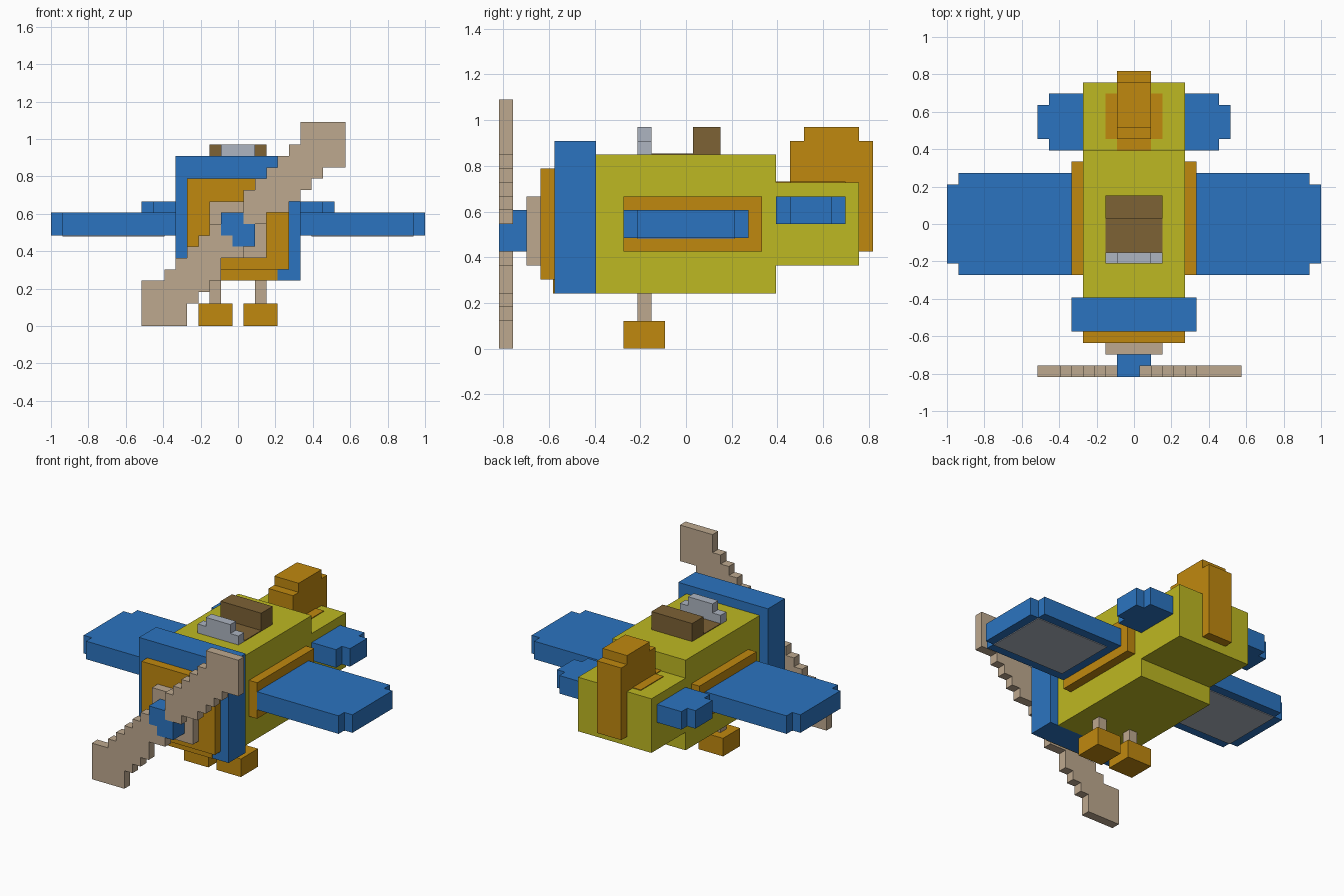
import bpy, bmesh
from mathutils import Vector

if "Cube" in bpy.data.objects:
    bpy.data.objects.remove(bpy.data.objects["Cube"], do_unlink=True)

U = 2 / 33      # one building block
T = 0.08        # painted plate thickness, in blocks


def material(name, hexcode):
    rgb = [int(hexcode[i:i + 2], 16) / 255 for i in (0, 2, 4)]
    col = [c / 12.92 if c <= 0.04045 else ((c + 0.055) / 1.055) ** 2.4 for c in rgb] + [1]
    m = bpy.data.materials.new(name)
    m.use_nodes = True
    m.diffuse_color = col
    bsdf = next(n for n in m.node_tree.nodes if n.type == 'BSDF_PRINCIPLED')
    bsdf.inputs["Base Color"].default_value = col
    return m


BLUE = material("blue", "2B74C0")
YELLOW = material("yellow", "BEB822")
ORANGE = material("orange", "C0890F")
TAN = material("tan", "BEA98F")
BROWN = material("brown", "7D6235")
SILVER = material("silver", "ADB5C1")


def prism(name, mat, outline, axis, lo, hi, mirror=False):
    """Extrude a 2D outline along an axis from lo to hi, in block units."""
    def place(p, d):
        co = list(p)
        co.insert(axis, d)
        return Vector(co) * U
    bm = bmesh.new()
    a = [bm.verts.new(place(p, lo)) for p in outline]
    b = [bm.verts.new(place(p, hi)) for p in outline]
    bm.faces.new(a)
    bm.faces.new(b[::-1])
    n = len(a)
    for i in range(n):
        j = (i + 1) % n
        bm.faces.new((a[i], b[i], b[j], a[j]))
    if mirror:
        geo = bmesh.ops.duplicate(bm, geom=bm.verts[:] + bm.edges[:] + bm.faces[:])["geom"]
        for v in geo:
            if isinstance(v, bmesh.types.BMVert):
                v.co.x *= -1
    bmesh.ops.recalc_face_normals(bm, faces=bm.faces[:])
    mesh = bpy.data.meshes.new(name)
    bm.to_mesh(mesh)
    bm.free()
    mesh.materials.append(mat)
    obj = bpy.data.objects.new(name, mesh)
    bpy.context.collection.objects.link(obj)
    return obj


def box(name, mat, x, y, z, mirror=False):
    outline = [(x[0], y[0]), (x[1], y[0]), (x[1], y[1]), (x[0], y[1])]
    return prism(name, mat, outline, 2, z[0], z[1], mirror)


def stairs(x0, columns):
    """Stepped outline from (low, high) columns one block wide."""
    low, high = [], []
    for i, (a, b) in enumerate(columns):
        for pts, h in ((low, a), (high, b)):
            if len(pts) > 1 and pts[-1][1] == h:
                pts[-1] = (x0 + i + 1, h)
            else:
                pts += [(x0 + i, h), (x0 + i + 1, h)]
    return low + high[::-1]


# Fuselage
box("fuselage", YELLOW, (-4.5, 4.5), (-6.5, 6.5), (4, 14))
box("tail_body", YELLOW, (-4.5, 4.5), (6.5, 12.5), (6, 12))

# Engine cowl and nose layers
box("cowl", BLUE, (-5.5, 5.5), (-9.5, -6.5), (4, 15))
box("cowl_lip", ORANGE, (-3.5, 3.5), (-9.5 - T, -9.5), (4, 5))
box("nose_plate", ORANGE, (-4.5, 4.5), (-10.5, -9.5), (5, 13))
box("nose_disc", TAN, (-2.5, 2.5), (-11.5, -10.5), (6, 11))

# Propeller
box("spinner_base", BLUE, (-1.5, 1.5), (-12.5, -11.5), (7, 10))
prism("spinner_tip", BLUE, stairs(-1.5, [(8, 10), (7, 10), (7, 9)]), 1, -13.5, -12.5)
prism("upper_blade", TAN, stairs(0.5, [(9, 12), (9, 13), (10, 14), (10, 15), (11, 16),
      (12, 18), (13, 18), (14, 18), (14, 18)]), 1, -13.5, -12.5)
prism("lower_blade", TAN, stairs(-8.5, [(0, 4), (0, 4), (0, 5), (0, 6), (2, 7),
      (3, 8), (4, 9), (6, 8), (6, 7)]), 1, -13.5, -12.5)

# Wings with root fairings and silver undersides
box("wing_fairings", ORANGE, (4.5, 5.5), (-4.5, 5.5), (7, 11), True)
prism("wings", BLUE, stairs(5.5, [(-4.5, 4.5)] * 10 + [(-3.5, 3.5)]), 2, 8, 10, True)
box("wing_underside_panels", SILVER, (6.5, 15.5), (-3.5, 3.5), (8 - T, 8), True)

# Tailplane and fin
prism("tailplane", BLUE, stairs(4.5, [(6.5, 11.5)] * 3 + [(7.5, 10.5)]), 2, 9, 11, True)
prism("tail_fin", ORANGE, stairs(7.5, [(12, 15)] + [(12, 16)] * 4 + [(7, 15)]), 0, -1.5, 1.5)
box("fin_base_plate", ORANGE, (-2.5, 2.5), (7.5, 11.5), (12, 12 + T))
box("fin_front_plate", ORANGE, (-1.5, 1.5), (6.5, 7.5), (12, 12 + T))

# Cockpit
box("cockpit_floor", BROWN, (-2.5, 2.5), (-2.5, 0.5), (14, 14 + T))
box("seat_back", BROWN, (-2.5, 2.5), (0.5, 2.5), (14, 16))
prism("windscreen", SILVER, stairs(-2.5, [(14, 15)] + [(14, 16)] * 3 + [(14, 15)]), 1, -3.5, -2.5)

# Landing gear
box("gear_struts", TAN, (1.5, 2.5), (-3.5, -2.5), (2, 4), True)
box("wheels", ORANGE, (0.5, 3.5), (-4.5, -1.5), (0, 2), True)
